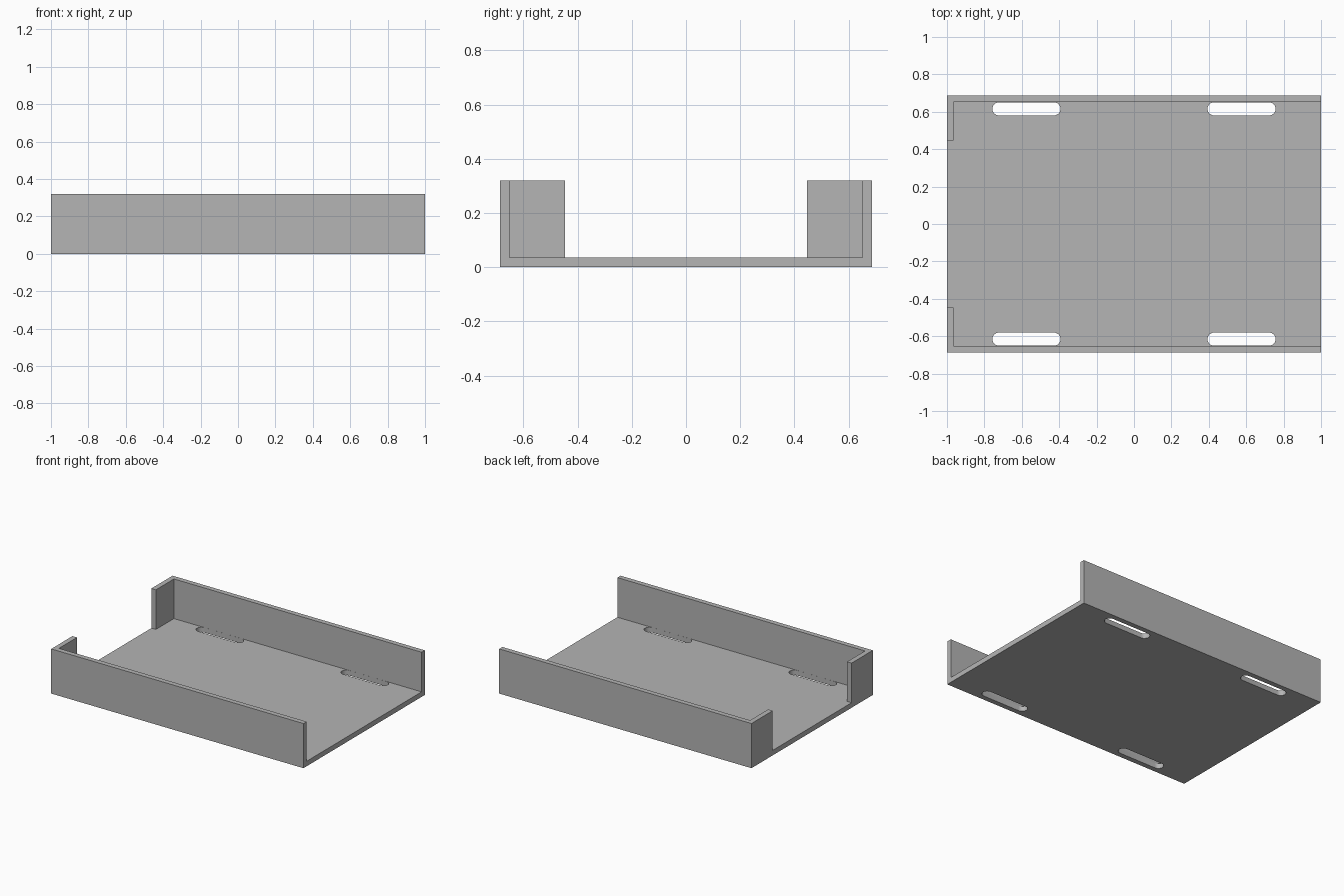
import bpy
import bmesh
import math

if "Cube" in bpy.data.objects:
    bpy.data.objects.remove(bpy.data.objects["Cube"], do_unlink=True)

LENGTH, WIDTH, HEIGHT = 2.0, 1.374, 0.32
WALL = 0.036
LIP_GAP = 0.447               # half width of the opening between the end lips
SLOT_X, SLOT_HALF, SLOT_R = 0.575, 0.182, 0.035

grey = bpy.data.materials.new("plain grey")
grey.use_nodes = True
colour = (0.46, 0.46, 0.46, 1)
grey.diffuse_color = colour
grey.node_tree.nodes["Principled BSDF"].inputs["Base Color"].default_value = colour


def prism(name, outline, z0, z1):
    """Extrude a plan outline from z0 up to z1."""
    bm = bmesh.new()
    face = bm.faces.new([bm.verts.new((x, y, z0)) for x, y in outline])
    top = bmesh.ops.extrude_face_region(bm, geom=[face])["geom"]
    bmesh.ops.translate(bm, vec=(0, 0, z1 - z0),
                        verts=[v for v in top if isinstance(v, bmesh.types.BMVert)])
    bmesh.ops.recalc_face_normals(bm, faces=bm.faces)
    mesh = bpy.data.meshes.new(name)
    bm.to_mesh(mesh)
    bm.free()
    mesh.materials.append(grey)
    obj = bpy.data.objects.new(name, mesh)
    bpy.context.collection.objects.link(obj)
    return obj


def cut(target, cutter):
    """Subtract the cutter, then discard it."""
    cutter.hide_render = True
    mod = target.modifiers.new("cut", "BOOLEAN")
    mod.operation = "DIFFERENCE"
    mod.solver = "EXACT"
    mod.object = cutter
    bpy.context.view_layer.objects.active = target
    bpy.ops.object.modifier_apply(modifier=mod.name)
    bpy.data.objects.remove(cutter, do_unlink=True)


def slot_outline(cx, cy, steps=12):
    """Rounded slot along x."""
    points = []
    for side in (1, -1):
        for i in range(steps + 1):
            a = math.pi * i / steps - side * math.pi / 2
            points.append((cx + side * (SLOT_HALF - SLOT_R) + SLOT_R * math.cos(a),
                           cy + SLOT_R * math.sin(a)))
    return points


# Solid block that becomes the tray
hx, hy = LENGTH / 2, WIDTH / 2
tray = prism("tray", [(-hx, -hy), (hx, -hy), (hx, hy), (-hx, hy)], 0, HEIGHT)

# Cavity: open at the left end, narrowed by two corner lips at the right end
ix, iy = WALL - hx, hy - WALL
half = [(hx + 0.1, iy), (ix, iy), (ix, LIP_GAP), (-hx - 0.1, LIP_GAP)]
cavity = half + [(x, -y) for x, y in reversed(half)]
cut(tray, prism("cavity_cutter", cavity, WALL, HEIGHT + 0.1))

# Four strap slots through the floor beside the long walls
for sx in (-1, 1):
    for sy in (-1, 1):
        outline = slot_outline(sx * SLOT_X, sy * (iy - SLOT_R - 0.0005))
        cut(tray, prism("slot_cutter", outline, -0.1, 0.1))

# Smooth only the rounded slot ends
bpy.ops.object.select_all(action="DESELECT")
tray.select_set(True)
bpy.context.view_layer.objects.active = tray
bpy.ops.object.shade_smooth_by_angle(angle=math.radians(30))
